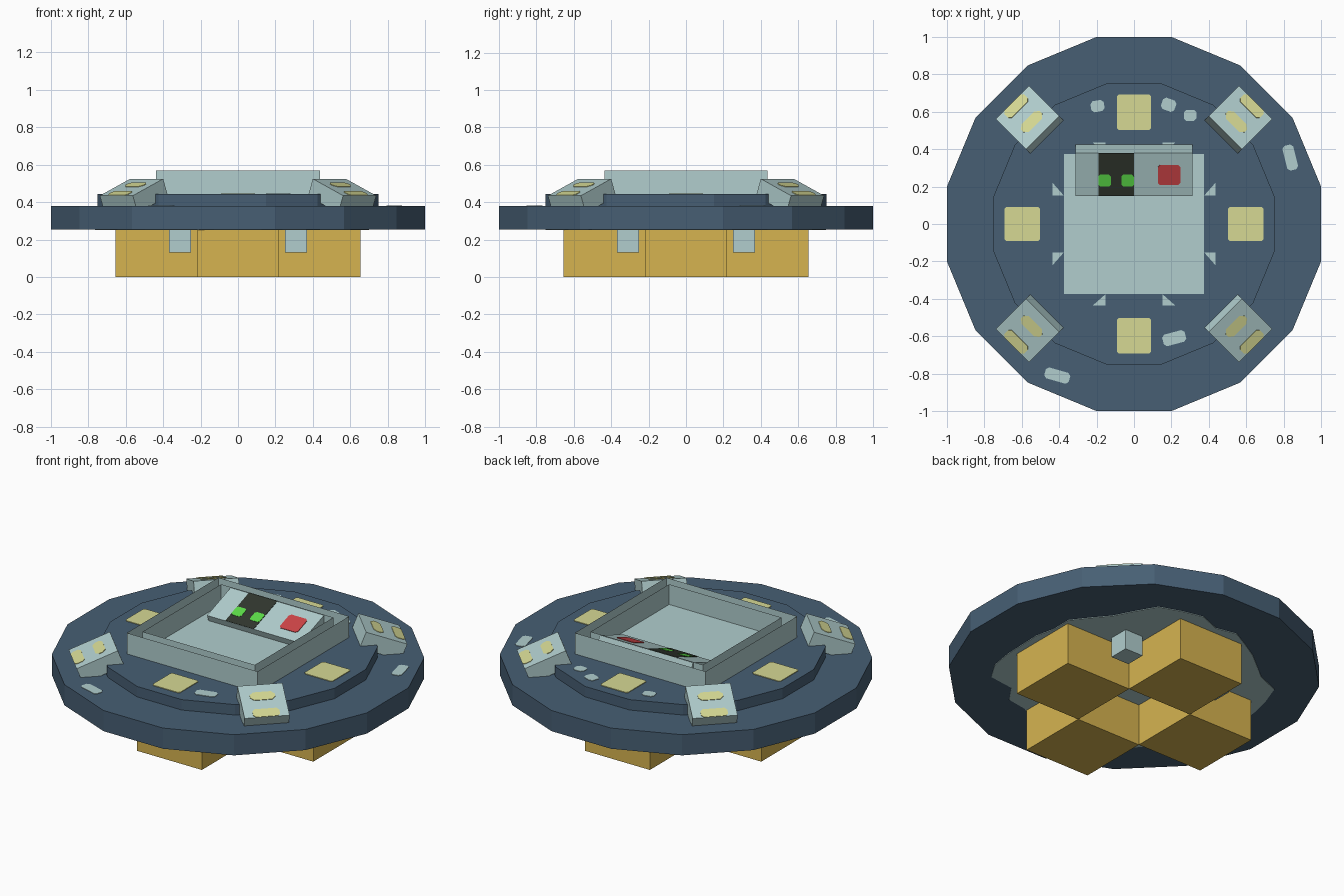
import bpy, bmesh, math, random
from mathutils import Matrix, Vector

if "Cube" in bpy.data.objects:
    bpy.data.objects.remove(bpy.data.objects["Cube"])

random.seed(4)

def material(name, r, g, b):
    def lin(c):
        c /= 255
        return c / 12.92 if c <= 0.04045 else ((c + 0.055) / 1.055) ** 2.4
    m = bpy.data.materials.new(name)
    m.diffuse_color = (lin(r), lin(g), lin(b), 1)
    m.use_nodes = True
    m.node_tree.nodes["Principled BSDF"].inputs["Base Color"].default_value = m.diffuse_color
    return m

BLUE = material("slate_blue", 71, 95, 116)
PALE = material("pale_teal", 177, 206, 206)
GOLD = material("gold", 214, 180, 80)
YELLOW = material("soft_yellow", 214, 217, 148)
BLACK = material("screen_black", 48, 54, 46)
GREEN = material("lamp_green", 92, 220, 72)
RED = material("button_red", 205, 68, 70)
I = Matrix.Identity(4)

def finish(name, bm, mat, matrix=I):
    bm.transform(matrix)
    me = bpy.data.meshes.new(name)
    bm.to_mesh(me)
    bm.free()
    me.materials.append(mat)
    ob = bpy.data.objects.new(name, me)
    bpy.context.collection.objects.link(ob)
    return ob

def prism(name, pts, z0, z1, mat, matrix=I):
    """Extrude a 2D outline between two heights."""
    bm = bmesh.new()
    lo = [bm.verts.new((x, y, z0)) for x, y in pts]
    hi = [bm.verts.new((x, y, z1)) for x, y in pts]
    bm.faces.new(lo[::-1])
    bm.faces.new(hi)
    n = len(pts)
    for i in range(n):
        j = (i + 1) % n
        bm.faces.new((lo[i], lo[j], hi[j], hi[i]))
    bmesh.ops.recalc_face_normals(bm, faces=bm.faces)
    return finish(name, bm, mat, matrix)

def ngon(n, r, turn):
    return [(r * math.cos(turn + i * math.tau / n), r * math.sin(turn + i * math.tau / n)) for i in range(n)]

def rect(x0, x1, y0, y1, c=0.0):
    """Rectangle outline with optional clipped corners."""
    if not c:
        return [(x0, y0), (x1, y0), (x1, y1), (x0, y1)]
    return [(x0 + c, y0), (x1 - c, y0), (x1, y0 + c), (x1, y1 - c),
            (x1 - c, y1), (x0 + c, y1), (x0, y1 - c), (x0, y0 + c)]

def walls(name, h, z0, z1, inward):
    """Square ring of single-sheet walls."""
    bm = bmesh.new()
    c = rect(-h, h, -h, h)
    for i in range(4):
        a, b = c[i], c[(i + 1) % 4]
        q = [(*a, z0), (*b, z0), (*b, z1), (*a, z1)]
        bm.faces.new([bm.verts.new(p) for p in (q[::-1] if inward else q)])
    bmesh.ops.remove_doubles(bm, verts=bm.verts, dist=1e-5)
    return finish(name, bm, PALE)

# Two-tier sixteen-sided disc
half = math.pi / 16
prism("base_disc", ngon(16, 1 / math.cos(half), half), 0.255, 0.38, BLUE)
prism("upper_tier", ngon(16, 0.75 / math.cos(half), half), 0.375, 0.443, BLUE)

# Worn pale patch under the disc
patch = [(x * k, y * k) for x, y in ngon(36, 0.73, 0) for k in [random.uniform(0.92, 1.08)]]
prism("underside_patch", patch, 0.251, 0.256, PALE)

# Feet: gold blocks in a cross with pale blocks in the corners
for i in range(4):
    R = Matrix.Rotation(i * math.pi / 2, 4, 'Z')
    prism("gold_foot", rect(-0.217, 0.217, 0.217, 0.655), 0, 0.256, GOLD, R)
    prism("corner_block", rect(0.25, 0.37, 0.25, 0.37), 0.13, 0.256, PALE, R)

# Centre tray: floor, inner and outer walls, small corner marks
prism("tray_floor", rect(-0.375, 0.375, -0.375, 0.375), 0.44, 0.448, PALE)
walls("tray_outer_wall", 0.437, 0.44, 0.57, False)
walls("tray_inner_wall", 0.375, 0.44, 0.57, True)
for i in range(4):
    R = Matrix.Rotation(i * math.pi / 2, 4, 'Z')
    for s in (1, -1):
        prism("tray_mark", [(0.375, s * 0.152), (0.435, s * 0.152), (0.435, s * 0.22)],
              0.441, 0.446, PALE, R)

# Flat yellow squares and pale chips on the deck
for i in range(4):
    R = Matrix.Rotation(i * math.pi / 2, 4, 'Z')
    prism("yellow_square", rect(-0.092, 0.092, 0.503, 0.692, 0.01), 0.44, 0.447, YELLOW, R)
chips = [(-0.195, 0.63, 0.036, 0.03, 10, 0.443), (0.185, 0.637, 0.038, 0.032, -20, 0.443),
         (0.3, 0.58, 0.034, 0.03, 0, 0.443), (0.215, -0.61, 0.062, 0.032, 15, 0.443),
         (0.835, 0.355, 0.03, 0.068, 14, 0.38), (-0.41, -0.81, 0.068, 0.03, -16, 0.38)]
for x, y, w, h, a, z in chips:
    M = Matrix.Translation((x, y, z)) @ Matrix.Rotation(math.radians(a), 4, 'Z')
    prism("paint_chip", rect(-w, w, -h, h, 0.014), -0.002, 0.003, PALE, M)

# Four tilted corner boxes, each with two yellow pads
for i in range(4):
    M = (Matrix.Rotation(math.pi / 4 + i * math.pi / 2, 4, 'Z')
         @ Matrix.Translation((0, -0.805, 0.48)) @ Matrix.Rotation(0.375, 4, 'X'))
    prism("corner_box", rect(-0.125, 0.125, -0.123, 0.123), -0.1, 0, PALE, M)
    prism("inner_pad", rect(-0.07, 0.07, 0.005, 0.065, 0.02), -0.001, 0.003, YELLOW, M)
    prism("outer_pad", rect(-0.075, 0.075, -0.122, -0.062, 0.015), -0.001, 0.003, YELLOW, M)

# Tilted control panel with screen, lamps and button
M = Matrix.Translation((0, 0.265, 0.526)) @ Matrix.Rotation(0.35, 4, 'X')
prism("control_panel", rect(-0.312, 0.312, -0.122, 0.122), -0.14, 0, PALE, M)
prism("panel_screen", rect(-0.19, 0, -0.121, 0.121), -0.001, 0.002, BLACK, M)
for x in (-0.19, -0.067):
    prism("panel_lamp", rect(x, x + 0.066, -0.068, 0, 0.01), -0.001, 0.004, GREEN, M)
prism("panel_button", rect(0.127, 0.248, -0.06, 0.054, 0.012), -0.001, 0.003, RED, M)
